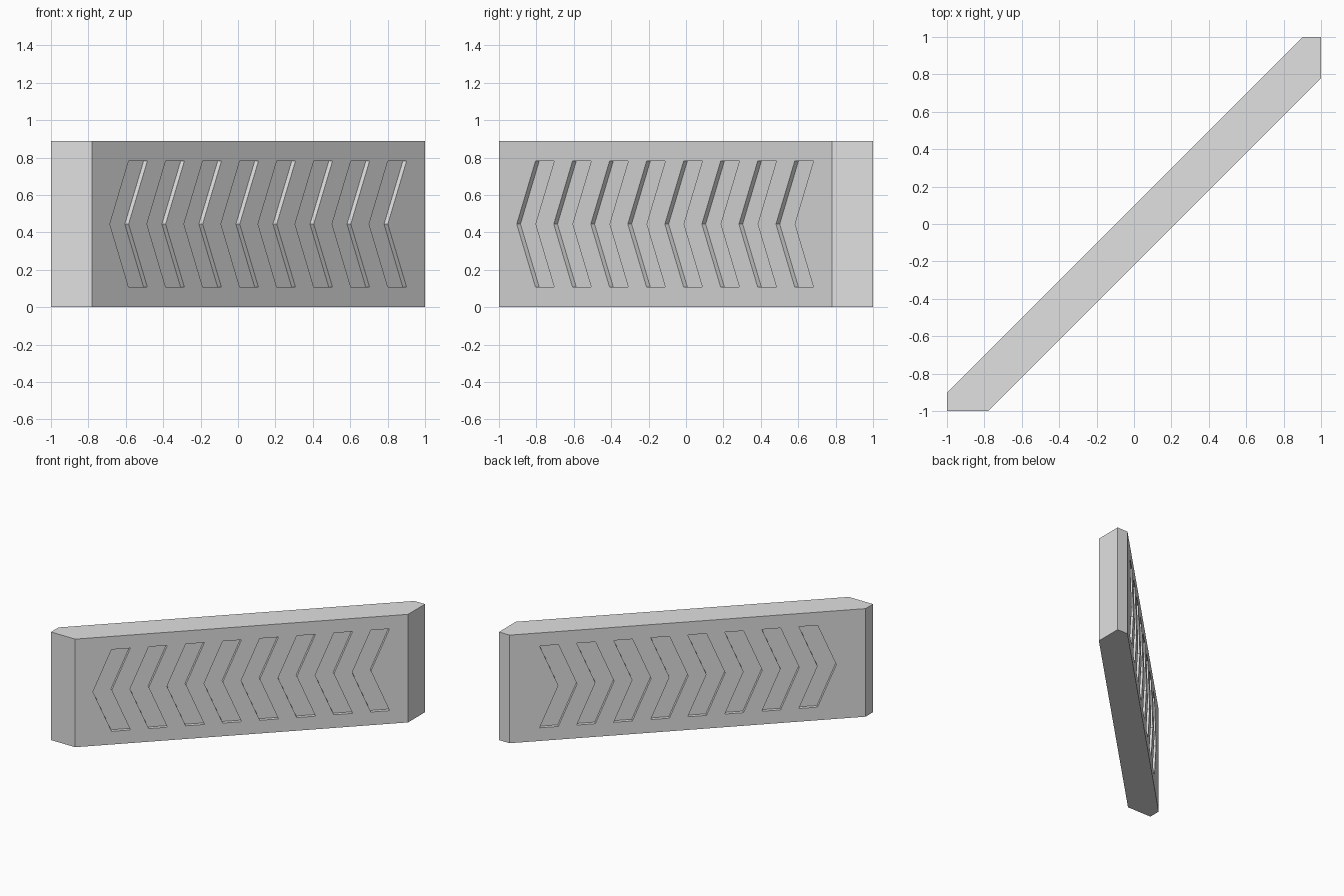
import bpy
import bmesh

old = bpy.data.objects.get("Cube")
if old:
    bpy.data.objects.remove(old, do_unlink=True)

HEIGHT = 0.888
FRONT, BACK = 0.11, -0.0485   # offsets of the two long faces from the diagonal
DEPTH = 0.02                  # recess depth, as an offset
COUNT, PITCH = 8, 0.198

grey = bpy.data.materials.new("light grey")
grey.use_nodes = True
grey.diffuse_color = (0.75, 0.75, 0.75, 1)
grey.node_tree.nodes["Principled BSDF"].inputs["Base Color"].default_value = (0.75, 0.75, 0.75, 1)


def add_prism(bm, start, end):
    """Solid between two matching outlines."""
    a = [bm.verts.new(p) for p in start]
    b = [bm.verts.new(p) for p in end]
    bm.faces.new(a)
    bm.faces.new(b[::-1])
    for i in range(len(a)):
        j = (i + 1) % len(a)
        bm.faces.new((a[i], b[i], b[j], a[j]))


def make_object(name, bm):
    bmesh.ops.recalc_face_normals(bm, faces=bm.faces[:])
    mesh = bpy.data.meshes.new(name)
    bm.to_mesh(mesh)
    bm.free()
    mesh.materials.append(grey)
    obj = bpy.data.objects.new(name, mesh)
    bpy.context.collection.objects.link(obj)
    return obj


def on_wall(t, offset, z):
    """Point at t along the diagonal, offset sideways."""
    return (t + offset, t - offset, z)


# Diagonal wall slab with its ends trimmed square to the cell
f, b = 1 - 2 * FRONT, 1 + 2 * BACK
outline = [(-1, -1), (-f, -1), (1, f), (1, 1), (b, 1), (-1, -b)]
bm = bmesh.new()
add_prism(bm, [(x, y, 0) for x, y in outline], [(x, y, HEIGHT) for x, y in outline])
wall = make_object("wall_panel", bm)

# Chevron cutters for both long faces
low, mid, top = 0.108, HEIGHT / 2, 0.78
chevron = [(0, mid), (0.1, low), (0.2, low), (0.1, mid), (0.2, top), (0.1, top)]
bm = bmesh.new()
for i in range(COUNT):
    t0 = -0.795 + i * PITCH
    for floor, outside in ((FRONT - DEPTH, FRONT + 0.1), (BACK + DEPTH, BACK - 0.1)):
        add_prism(bm, [on_wall(t0 + t, floor, z) for t, z in chevron],
                  [on_wall(t0 + t, outside, z) for t, z in chevron])
cutter = make_object("chevron_cutter", bm)
cutter.hide_render = True

# Cut the recesses, then discard the cutter
mod = wall.modifiers.new("chevron_recesses", 'BOOLEAN')
mod.operation = 'DIFFERENCE'
mod.solver = 'EXACT'
mod.object = cutter
bpy.context.view_layer.objects.active = wall
wall.select_set(True)
bpy.ops.object.modifier_apply(modifier=mod.name)
bpy.data.objects.remove(cutter, do_unlink=True)
